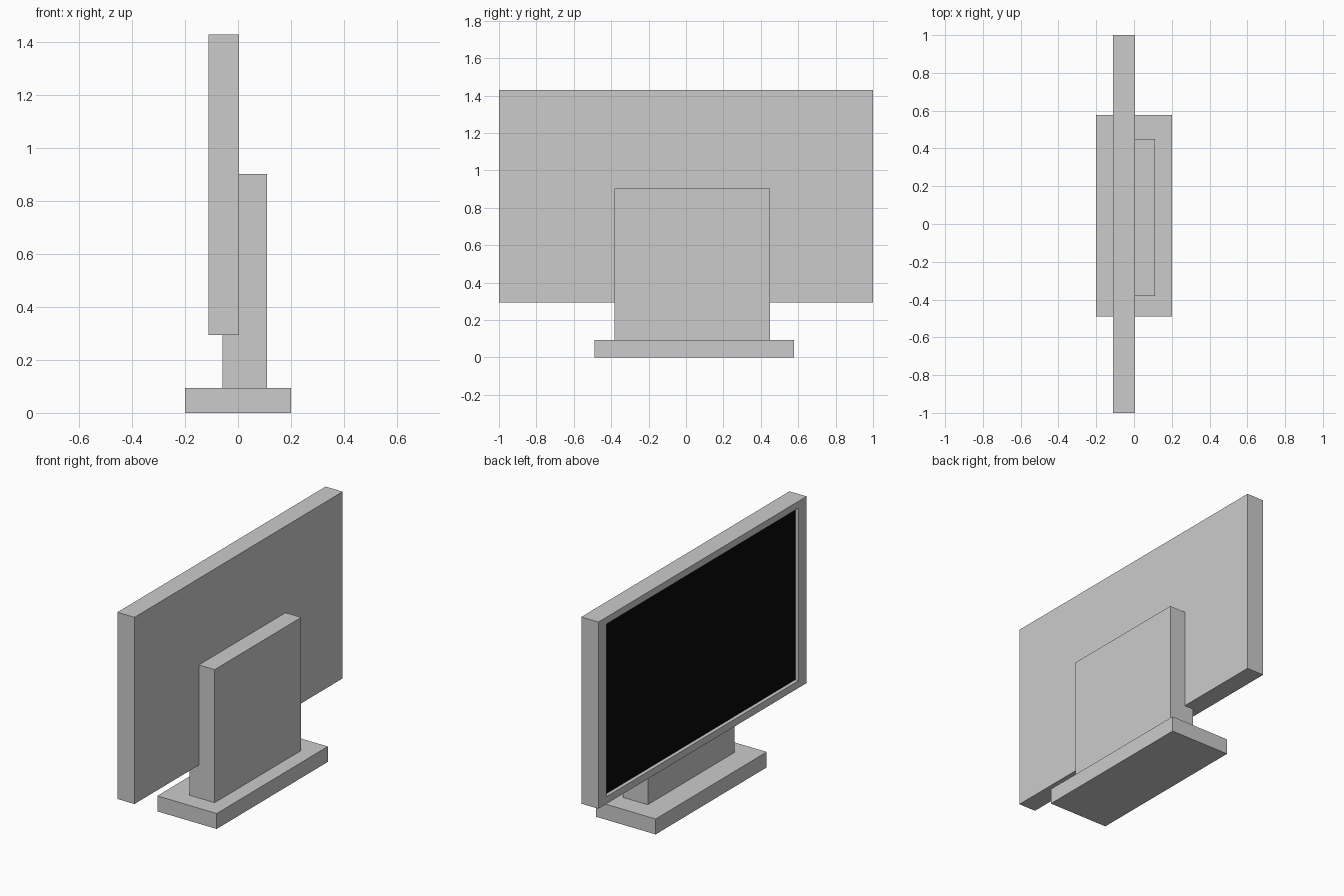
import bpy, bmesh

if "Cube" in bpy.data.objects:
    bpy.data.objects.remove(bpy.data.objects["Cube"])


def new_object(name, bm, mats=()):
    bmesh.ops.recalc_face_normals(bm, faces=bm.faces)
    mesh = bpy.data.meshes.new(name)
    bm.to_mesh(mesh)
    bm.free()
    for m in mats:
        mesh.materials.append(m)
    obj = bpy.data.objects.new(name, mesh)
    bpy.context.collection.objects.link(obj)
    return obj


def prism(profile, y0, y1):
    """Extrude an x/z profile along y."""
    bm = bmesh.new()
    face = bm.faces.new([bm.verts.new((x, y0, z)) for x, z in profile])
    ext = bmesh.ops.extrude_face_region(bm, geom=[face])["geom"]
    for v in ext:
        if isinstance(v, bmesh.types.BMVert):
            v.co.y = y1
    # keep the starting cap so the solid is closed
    if not face.is_valid or len(bm.faces) < len(profile) + 2:
        bmesh.ops.holes_fill(bm, edges=bm.edges)
    return bm


def box_profile(x0, x1, z0, z1):
    return [(x0, z0), (x1, z0), (x1, z1), (x0, z1)]


def material(name, value):
    m = bpy.data.materials.new(name)
    m.diffuse_color = (value, value, value, 1)
    m.use_nodes = True
    m.node_tree.nodes["Principled BSDF"].inputs["Base Color"].default_value = m.diffuse_color
    return m


# Foot plate
new_object("base", prism(box_profile(-0.2, 0.2, 0, 0.094), -0.49, 0.577))

# Neck with a step that tucks under the display
neck = [(-0.058, 0.094), (0.11, 0.094), (0.11, 0.903),
        (0.004, 0.903), (0.004, 0.294), (-0.058, 0.294)]
new_object("stand_neck", prism(neck, -0.381, 0.45))

# Display casing facing -x, with a recessed black panel
bm = prism(box_profile(-0.111, 0.004, 0.294, 1.429), -1, 1)
bmesh.ops.recalc_face_normals(bm, faces=bm.faces)
front = min(bm.faces, key=lambda f: f.calc_center_median().x)
mid_z = front.calc_center_median().z
bmesh.ops.inset_individual(bm, faces=[front], thickness=0.01)
for v in front.verts:
    v.co.y = 0.923 if v.co.y > 0 else -0.923
    v.co.z = 1.387 if v.co.z > mid_z else 0.338
bmesh.ops.inset_individual(bm, faces=[front], thickness=0.0, depth=-0.022)
front.material_index = 1
new_object("display", bm, [material("casing_grey", 0.8), material("screen_black", 0.003)])
